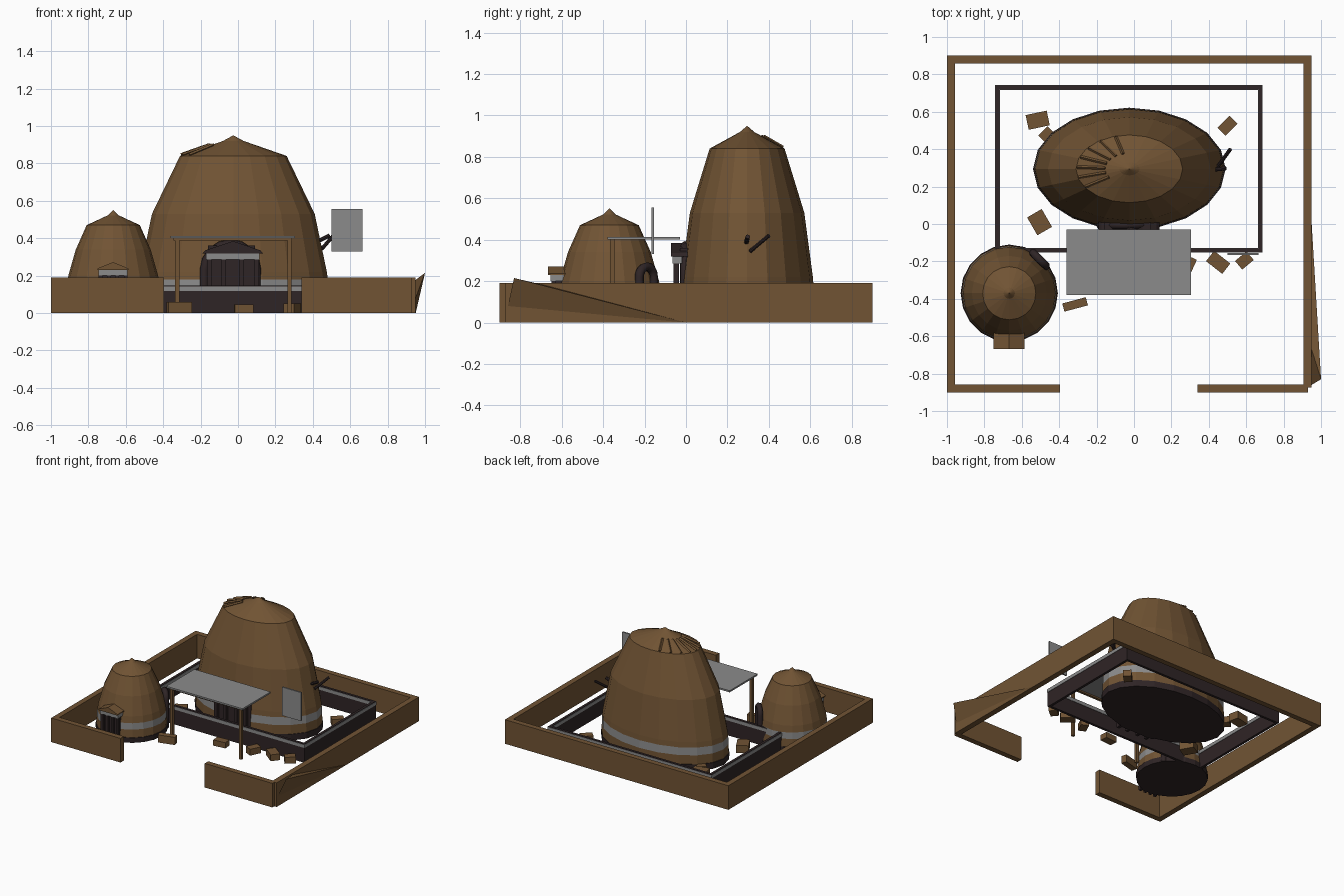
import bpy, bmesh, math
from mathutils import Vector, Matrix

if "Cube" in bpy.data.objects:
    bpy.data.objects.remove(bpy.data.objects["Cube"])


def material(name, rgb):
    m = bpy.data.materials.new(name)
    m.diffuse_color = (*rgb, 1)
    m.use_nodes = True
    m.node_tree.nodes["Principled BSDF"].inputs["Base Color"].default_value = m.diffuse_color
    return m


BROWN = material("mud_brown", (0.165, 0.088, 0.034))
DARK = material("dark_wood", (0.028, 0.018, 0.019))
GREY = material("grey", (0.26, 0.26, 0.26))


def finish(name, bm, mats):
    bmesh.ops.recalc_face_normals(bm, faces=bm.faces)
    me = bpy.data.meshes.new(name)
    bm.to_mesh(me)
    bm.free()
    for m in mats:
        me.materials.append(m)
    ob = bpy.data.objects.new(name, me)
    bpy.context.collection.objects.link(ob)
    return ob


def box(name, x, y, z, mat, rot=0.0):
    """Box from (min, max) ranges, turned about its own vertical axis."""
    bm = bmesh.new()
    c = Vector([(a + b) / 2 for a, b in (x, y, z)])
    size = [b - a for a, b in (x, y, z)]
    bmesh.ops.create_cube(bm, size=1, matrix=Matrix.Translation(c) @ Matrix.Rotation(rot, 4, 'Z')
                          @ Matrix.Diagonal((*size, 1)))
    return finish(name, bm, [mat])


def rod(name, a, b, r, mat, sides=8):
    a, b = Vector(a), Vector(b)
    d = b - a
    bm = bmesh.new()
    bmesh.ops.create_cone(bm, cap_ends=True, segments=sides, radius1=r, radius2=r, depth=d.length,
                          matrix=Matrix.Translation((a + b) / 2) @ d.to_track_quat('Z', 'Y').to_matrix().to_4x4())
    return finish(name, bm, [mat])


def prism(name, pts, y0, y1, mat):
    """Extrude an x-z outline along y."""
    bm = bmesh.new()
    f = bm.faces.new([bm.verts.new((px, y0, pz)) for px, pz in pts])
    r = bmesh.ops.extrude_face_region(bm, geom=[f])
    bmesh.ops.translate(bm, vec=(0, y1 - y0, 0), verts=[v for v in r['geom'] if isinstance(v, bmesh.types.BMVert)])
    return finish(name, bm, [mat])


def dome(name, cx, cy, ratio, profile, bands, sides=20):
    """Faceted dome from (z, radius) rings; bands gives a slot for each strip."""
    bm = bmesh.new()
    rings = []
    for z, r in profile:
        rings.append([bm.verts.new((cx + r * math.cos(2 * math.pi * i / sides),
                                    cy + r * ratio * math.sin(2 * math.pi * i / sides), z))
                      for i in range(sides)])
    tip_z = profile[-1][0] + 0.03
    tip = bm.verts.new((cx, cy, tip_z))
    bm.faces.new(rings[0]).material_index = 1
    for k in range(len(rings) - 1):
        for i in range(sides):
            j = (i + 1) % sides
            f = bm.faces.new((rings[k][i], rings[k][j], rings[k + 1][j], rings[k + 1][i]))
            f.material_index = bands.get(k, 0)
    for i in range(sides):
        bm.faces.new((rings[-1][i], rings[-1][(i + 1) % sides], tip))
    return finish(name, bm, [BROWN, DARK, GREY])


def arch(name, centre, yaw, radius, thick, mat):
    """Bent half-ring doorway surround."""
    cu = bpy.data.curves.new(name, 'CURVE')
    cu.dimensions = '3D'
    cu.bevel_depth = thick
    cu.bevel_resolution = 1
    cu.use_fill_caps = True
    sp = cu.splines.new('POLY')
    path = [(-radius, -centre[2])] + [(radius * math.cos(t), radius * math.sin(t))
                                      for t in [math.pi * (1 - i / 8) for i in range(9)]] + [(radius, -centre[2])]
    sp.points.add(len(path) - 1)
    for p, (u, v) in zip(sp.points, path):
        p.co = (centre[0] + u * math.cos(yaw), centre[1] + u * math.sin(yaw), centre[2] + v, 1)
    ob = bpy.data.objects.new(name, cu)
    cu.materials.append(mat)
    bpy.context.collection.objects.link(ob)


# outer compound wall with front gateway
box("outer_wall_left", (-1.0, -0.957), (-0.9, 0.9), (0, 0.19), BROWN)
box("outer_wall_right", (0.905, 0.95), (-0.875, 0.9), (0, 0.19), BROWN)
box("outer_wall_back", (-0.957, 0.905), (0.857, 0.9), (0, 0.19), BROWN)
box("outer_wall_front_left", (-0.957, -0.395), (-0.9, -0.857), (0, 0.19), BROWN)
box("outer_wall_front_right", (0.34, 0.93), (-0.9, -0.857), (0, 0.19), BROWN)

# sloping wedge leaning on the right wall
bm = bmesh.new()
v = [bm.verts.new(p) for p in ((0.95, 0, 0), (1.0, -0.83, 0.215), (0.95, -0.86, 0.08), (0.94, -0.64, 0.17))]
for t in ((0, 1, 2), (0, 1, 3), (1, 2, 3), (0, 2, 3)):
    bm.faces.new([v[i] for i in t])
finish("wall_wedge", bm, [BROWN])

# inner fence with a grey stripe on both sides
X0, X1, Y0, Y1, T = -0.74, 0.685, -0.15, 0.74, 0.02
for n, x, y in (("left", (X0, X0 + T), (Y0, Y1)), ("right", (X1 - T, X1), (Y0, Y1)),
                ("front", (X0 + T, X1 - T), (Y0, Y0 + T)), ("back", (X0 + T, X1 - T), (Y1 - T, Y1))):
    box("inner_fence_" + n, x, y, (0, 0.147), DARK)
    e = 0.003
    box("fence_stripe_" + n, (x[0] - e, x[1] + e), (y[0] - e, y[1] + e), (0.118, 0.143), GREY)

# main dome and small hut
dome("main_dome", -0.025, 0.295, 0.635,
     [(0, 0.512), (0.05, 0.515), (0.05, 0.51), (0.12, 0.508), (0.18, 0.505), (0.22, 0.5), (0.53, 0.435),
      (0.84, 0.285), (0.92, 0.055)], {0: 1, 1: 1, 3: 2})
dome("small_hut", -0.667, -0.37, 1.0,
     [(0, 0.258), (0.04, 0.26), (0.04, 0.255), (0.10, 0.25), (0.15, 0.248), (0.2, 0.24), (0.34, 0.2),
      (0.47, 0.142), (0.522, 0.03)], {0: 1, 1: 1, 3: 2})

# loose mud slabs on the left of the dome roof
for i in range(7):
    a = math.radians(105 + 18 * i)
    p = [Vector((-0.025 + r * math.cos(a), 0.295 + 0.635 * r * math.sin(a), z))
         for r, z in ((0.28, 0.846), (0.13, 0.899))]
    rod(f"roof_slab_{i}", p[0], p[1], 0.009, BROWN, 4)

# main doorway: arch, columns, lintel, gable
arch("main_arch", (-0.04, -0.005, 0.23), 0, 0.14, 0.024, DARK)
box("main_door", (-0.16, 0.09), (-0.03, 0.1), (0, 0.36), DARK)
for i, x in enumerate((-0.155, -0.075, 0.02, 0.1)):
    box(f"main_column_{i}", (x - 0.012, x + 0.012), (-0.06, -0.035), (0, 0.285), DARK)
box("main_lintel", (-0.17, 0.115), (-0.064, -0.02), (0.285, 0.318), GREY)
prism("main_gable", [(-0.19, 0.318), (0.135, 0.318), (0.12, 0.335), (-0.027, 0.385), (-0.175, 0.335)],
      -0.072, 0.03, DARK)

# small hut doorway and side arch
for i, x in enumerate((-0.735, -0.69, -0.645, -0.6)):
    box(f"hut_column_{i}", (x - 0.01, x + 0.01), (-0.65, -0.63), (0, 0.2), DARK)
box("hut_door", (-0.735, -0.6), (-0.63, -0.57), (0, 0.2), DARK)
box("hut_lintel", (-0.745, -0.59), (-0.655, -0.59), (0.2, 0.23), GREY)
prism("hut_gable", [(-0.752, 0.23), (-0.585, 0.23), (-0.585, 0.238), (-0.668, 0.272), (-0.752, 0.238)],
      -0.667, -0.57, BROWN)
arch("hut_side_arch", (-0.505, -0.19, 0.22), math.radians(-45), 0.05, 0.022, DARK)

# canopy on posts
box("canopy", (-0.36, 0.305), (-0.38, -0.03), (0.4, 0.413), GREY)
box("canopy_beam", (-0.345, 0.29), (-0.365, -0.345), (0.388, 0.4), BROWN)
for n, x in (("left", -0.325), ("right", 0.275)):
    box("canopy_post_" + n, (x - 0.011, x + 0.011), (-0.366, -0.344), (0, 0.39), BROWN)

# hanging panel and poles on the right side
box("hanging_panel", (0.5, 0.665), (-0.167, -0.155), (0.33, 0.555), GREY)
rod("side_pole_long", (0.45, 0.31, 0.345), (0.515, 0.4, 0.42), 0.01, DARK)
rod("side_pole_short", (0.42, 0.29, 0.38), (0.49, 0.298, 0.415), 0.011, DARK)

# fallen mud blocks: x, y, length, width, height, turn in degrees
for i, (x, y, l, w, h, a) in enumerate((
        (-0.515, 0.555, 0.115, 0.08, 0.06, 12), (-0.47, 0.48, 0.07, 0.05, 0.05, 45),
        (-0.505, 0.01, 0.09, 0.11, 0.06, 30), (-0.315, -0.43, 0.13, 0.045, 0.06, 15),
        (0.5, 0.525, 0.09, 0.06, 0.05, 45), (0.45, -0.205, 0.11, 0.07, 0.05, -38),
        (0.59, -0.195, 0.08, 0.06, 0.05, 40), (0.29, -0.22, 0.09, 0.06, 0.05, 65),
        (0.03, -0.25, 0.1, 0.06, 0.045, 5))):
    box(f"fallen_block_{i}", (x - l / 2, x + l / 2), (y - w / 2, y + w / 2), (0, h), BROWN, math.radians(a))
